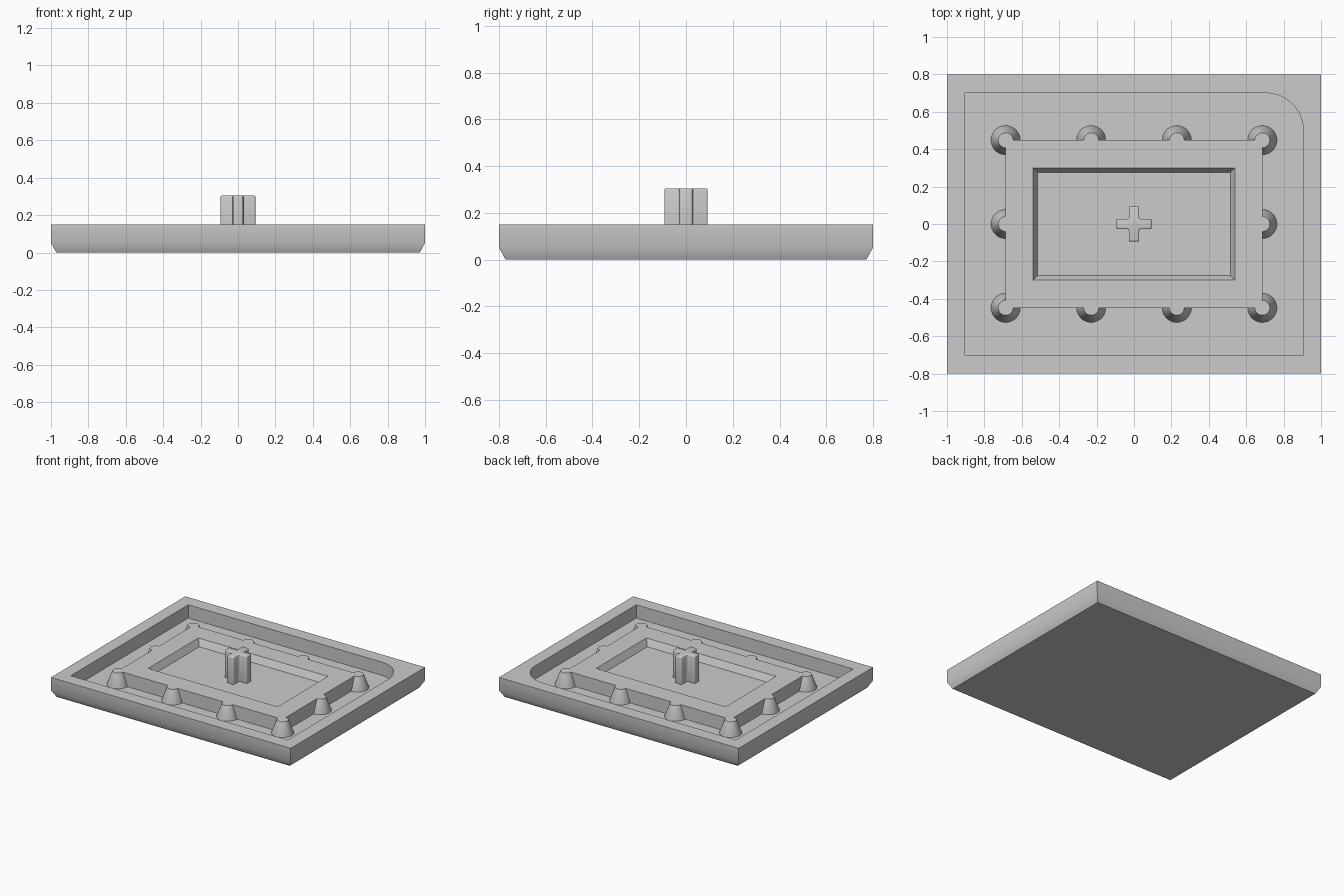
import bpy, bmesh, math

cube = bpy.data.objects.get("Cube")
if cube:
    bpy.data.objects.remove(cube, do_unlink=True)

GREY = (0.6, 0.6, 0.6, 1)
mat = bpy.data.materials.new("plain grey")
mat.use_nodes = True
mat.diffuse_color = GREY
mat.node_tree.nodes["Principled BSDF"].inputs["Base Color"].default_value = GREY

TOP, FLOOR, EMBED = 0.15, 0.05, 0.03


def rect(x, y):
    return [(-x, -y), (x, -y), (x, y), (-x, y)]


def loft(name, sections):
    """Solid through stacked outlines: [(z, outline), ...] from bottom to top."""
    bm = bmesh.new()
    rings = [[bm.verts.new((x, y, z)) for x, y in pts] for z, pts in sections]
    for low, high in zip(rings, rings[1:]):
        n = len(low)
        for i in range(n):
            j = (i + 1) % n
            bm.faces.new((low[i], low[j], high[j], high[i]))
    bm.faces.new(rings[0][::-1])
    bm.faces.new(rings[-1])
    mesh = bpy.data.meshes.new(name)
    bm.to_mesh(mesh)
    bm.free()
    mesh.materials.append(mat)
    obj = bpy.data.objects.new(name, mesh)
    bpy.context.collection.objects.link(obj)
    return obj


def apply(obj, kind, **settings):
    mod = obj.modifiers.new(kind.title(), kind)
    for key, value in settings.items():
        setattr(mod, key, value)
    bpy.context.view_layer.objects.active = obj
    bpy.ops.object.modifier_apply(modifier=mod.name)


def combine(obj, tool, operation):
    apply(obj, 'BOOLEAN', operation=operation, solver='EXACT', object=tool)
    bpy.data.objects.remove(tool, do_unlink=True)


def smooth(obj):
    bpy.ops.object.select_all(action='DESELECT')
    obj.select_set(True)
    bpy.context.view_layer.objects.active = obj
    bpy.ops.object.shade_smooth_by_angle(angle=math.radians(30))


# Tray with a tapered underside
tray = loft("tray", [(0, rect(0.972, 0.772)), (0.052, rect(1, 0.8)), (TOP, rect(1, 0.8))])

# Cavity with one rounded corner
cx, cy, r = 0.905, 0.7, 0.2
outline = rect(cx, cy)
arc = [math.radians(90 * i / 16) for i in range(17)]
outline[2:3] = [(cx - r + r * math.cos(a), cy - r + r * math.sin(a)) for a in arc]
combine(tray, loft("cavity", [(FLOOR, outline), (TOP + 0.1, outline)]), 'DIFFERENCE')
smooth(tray)

# Raised platform with tapered studs around its edge
px, py = 0.686, 0.448
platform = loft("platform", [(EMBED, rect(px, py)), (TOP, rect(px, py))])
spots = [(x, y) for x in (-px, -px / 3, px / 3, px) for y in (-py, py)]
spots += [(-px, 0), (px, 0)]


def circle(x, y, radius, n=32):
    turns = [math.tau * (i + 0.5) / n for i in range(n)]
    return [(x + radius * math.cos(a), y + radius * math.sin(a)) for a in turns]


for x, y in spots:
    stud = loft("stud", [(EMBED, circle(x, y, 0.078)), (FLOOR, circle(x, y, 0.078)),
                         (TOP, circle(x, y, 0.04))])
    combine(platform, stud, 'UNION')

# Sloped recess in the platform
slope = 0.025
recess = loft("recess", [(0.1, rect(0.54 - slope, 0.3 - slope)),
                         (0.2, rect(0.54 + slope, 0.3 + slope))])
combine(platform, recess, 'DIFFERENCE')
smooth(platform)

# Central cross post with softened edges
a, w = 0.093, 0.028
quarter = [(a, -w), (a, w), (w, w)]
plus = []
for k in range(4):
    c, s = round(math.cos(k * math.pi / 2)), round(math.sin(k * math.pi / 2))
    plus += [(c * x - s * y, s * x + c * y) for x, y in quarter]
post = loft("cross_post", [(0.08, plus), (0.305, plus)])
apply(post, 'BEVEL', width=0.008, segments=3, limit_method='ANGLE')
smooth(post)
